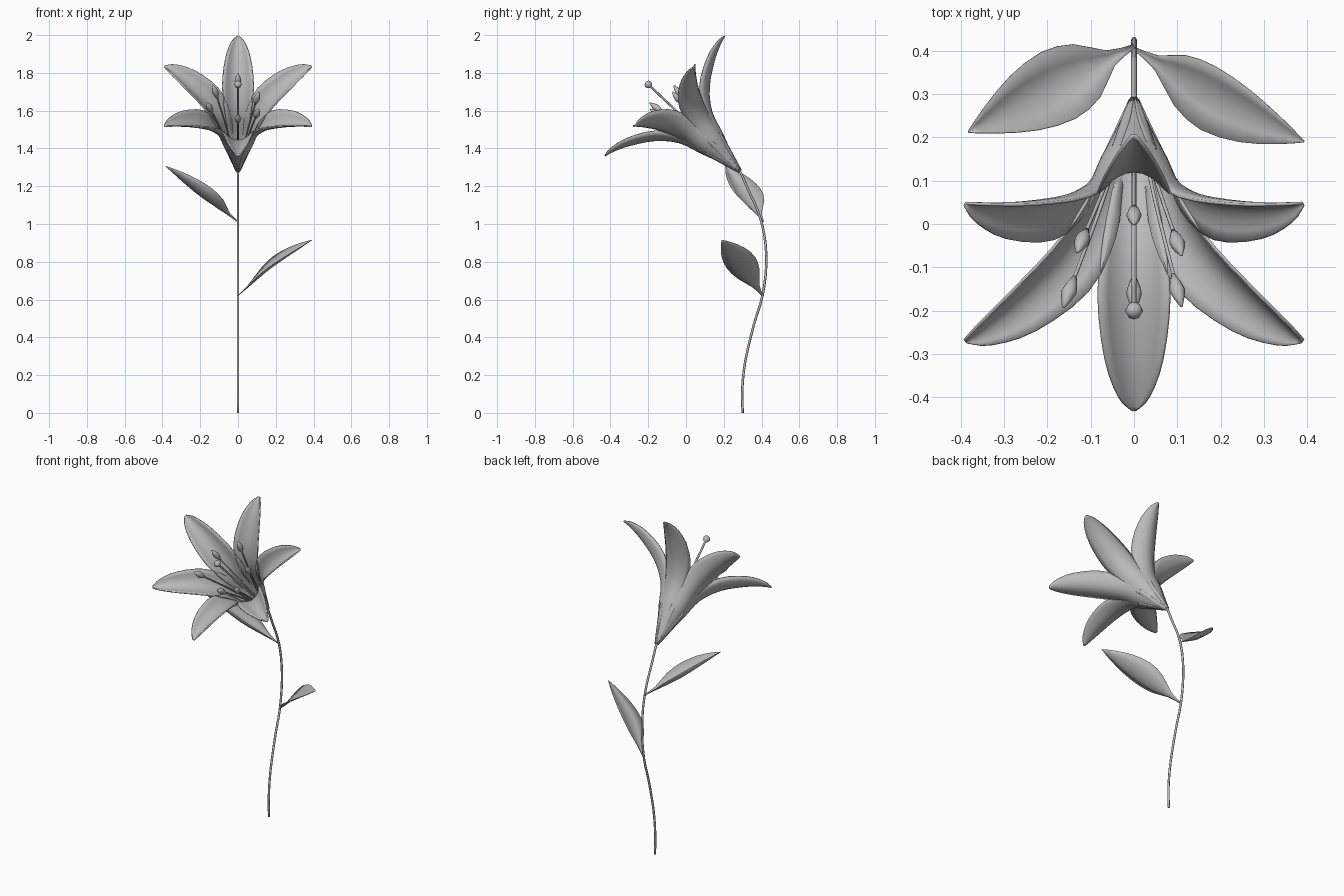
import bpy, bmesh, math
from mathutils import Vector, Matrix

cube = bpy.data.objects.get("Cube")
if cube:
    bpy.data.objects.remove(cube, do_unlink=True)

grey = bpy.data.materials.new("plain grey")
grey.use_nodes = True
COLOUR = (0.5, 0.5, 0.5, 1)
grey.diffuse_color = COLOUR
grey.node_tree.nodes["Principled BSDF"].inputs["Base Color"].default_value = COLOUR

# Flower frame: the bloom leans forward at 45 degrees
BASE = Vector((0, 0.285, 1.28))
RIGHT = Vector((1, 0, 0))
AXIS = Vector((0, -1, 1)).normalized()
UP = Vector((0, 1, 1)).normalized()


def flower_point(x, u, a):
    return BASE + RIGHT * x + UP * u + AXIS * a


def spline(points, steps):
    """Smooth curve through points of any dimension."""
    pts = [Vector(p) for p in points]
    pts = [2 * pts[0] - pts[1]] + pts + [2 * pts[-1] - pts[-2]]
    out = []
    for p0, p1, p2, p3 in zip(pts, pts[1:], pts[2:], pts[3:]):
        for i in range(steps):
            t = i / steps
            out.append(0.5 * (2 * p1 + (p2 - p0) * t + (2 * p0 - 5 * p1 + 4 * p2 - p3) * t * t
                              + (3 * p1 - p0 - 3 * p2 + p3) * t ** 3))
    return out + [pts[-2]]


def finish(name, bm):
    bmesh.ops.recalc_face_normals(bm, faces=bm.faces)
    mesh = bpy.data.meshes.new(name)
    bm.to_mesh(mesh)
    bm.free()
    mesh.materials.append(grey)
    for face in mesh.polygons:
        face.use_smooth = True
    ob = bpy.data.objects.new(name, mesh)
    bpy.context.collection.objects.link(ob)
    return ob


def skin(bm, rows, closed=False):
    """Join rows of points into a sheet or a capped tube."""
    grid = [[bm.verts.new(p) for p in row] for row in rows]
    n = len(grid[0])
    for a, b in zip(grid, grid[1:]):
        for i in range(n if closed else n - 1):
            j = (i + 1) % n
            bm.faces.new((a[i], a[j], b[j], b[i]))
    if closed:
        bm.faces.new(grid[0])
        bm.faces.new(grid[-1])


def tube(bm, path, radii, sides=8):
    rows = []
    for i, p in enumerate(path):
        d = path[min(i + 1, len(path) - 1)] - path[max(i - 1, 0)]
        side = d.cross(RIGHT).normalized()
        other = d.cross(side).normalized()
        rows.append([p + radii[i] * (side * math.cos(k * math.tau / sides)
                                     + other * math.sin(k * math.tau / sides))
                     for k in range(sides)])
    skin(bm, rows, True)


def thicken(ob, amount):
    mod = ob.modifiers.new("thickness", "SOLIDIFY")
    mod.thickness = amount
    mod.offset = 0


# Petals: axial, radial, half width, edge lift
PETAL = spline([(0, 0.006, 0.008, 0.001), (0.1, 0.036, 0.03, 0.008),
                (0.214, 0.078, 0.05, 0.018), (0.33, 0.118, 0.068, 0.034),
                (0.43, 0.2, 0.082, 0.05), (0.51, 0.318, 0.066, 0.04),
                (0.55, 0.405, 0.035, 0.02), (0.562, 0.449, 0.005, 0.002)], 3)
ACROSS = [k / 4 for k in range(-4, 5)]
for n in range(6):
    ang = n * math.pi / 3
    out = UP * math.cos(ang) + RIGHT * math.sin(ang)
    tangent = AXIS.cross(out)
    rows = []
    for i, (a, r, w, lift) in enumerate(PETAL):
        step = PETAL[min(i + 1, len(PETAL) - 1)] - PETAL[max(i - 1, 0)]
        inward = (AXIS * step[1] - out * step[0]).normalized()
        mid = BASE + AXIS * a + out * r
        rows.append([mid + tangent * w * s + inward * lift * s * s for s in ACROSS])
    bm = bmesh.new()
    skin(bm, rows)
    thicken(finish(f"petal_{n + 1}", bm), 0.007)

# Stamens: thin filaments with spindle-shaped anthers
ANTHERS = [(0, 0.15, 0.525), (0.1, 0.04, 0.505), (0.1, -0.095, 0.525),
           (0, -0.12, 0.51), (-0.15, -0.075, 0.55), (-0.12, 0.067, 0.525)]
for n, (x, u, a) in enumerate(ANTHERS):
    path = spline([flower_point(x * 0.1, u * 0.1, 0.06),
                   flower_point(x * 0.5, u * 0.5, a * 0.55), flower_point(x, u, a)], 4)
    bm = bmesh.new()
    tube(bm, path, [0.0045] * len(path), 6)
    d = (path[-1] - path[-2]).normalized()
    spindle = [(-0.045, 0.005), (-0.02, 0.014), (0, 0.018), (0.02, 0.013), (0.045, 0.003)]
    tube(bm, [path[-1] + d * t for t, r in spindle], [r for t, r in spindle])
    finish(f"stamen_{n + 1}", bm)

# Pistil with a rounded stigma
bm = bmesh.new()
pistil = [(0.04, 0.006), (0.4, 0.006), (0.645, 0.006), (0.655, 0.016),
          (0.668, 0.021), (0.68, 0.016), (0.685, 0.004)]
tube(bm, [flower_point(0, -0.018 * a / 0.668, a) for a, r in pistil], [r for a, r in pistil])
finish("pistil", bm)

# Stem
STEM = [(0.3, 0), (0.298, 0.13), (0.315, 0.28), (0.36, 0.47), (0.405, 0.62),
        (0.425, 0.785), (0.415, 0.94), (0.38, 1.07), (0.33, 1.18), (0.282, 1.29)]
path = spline([(0, y, z) for y, z in STEM], 3)
bm = bmesh.new()
tube(bm, path, [0.0065] * len(path))
finish("stem", bm)


# Leaves: fraction along, half width, sag
LEAF = spline([(0, 0.004, 0), (0.15, 0.02, 0.004), (0.32, 0.068, 0.01), (0.5, 0.086, 0.014),
               (0.7, 0.07, 0.01), (0.88, 0.034, 0.004), (1, 0.002, 0)], 2)


def leaf(name, base, tip, roll, width, fold, bow):
    base, tip = Vector(base), Vector(tip)
    d = (tip - base).normalized()
    side = d.cross(Vector((0, 0, 1))).normalized()
    side = Matrix.Rotation(roll, 3, d) @ side
    normal = side.cross(d)
    rows = [[base.lerp(tip, t) + normal * sag * bow
             + side * w * width * s + normal * fold * w * s * s
             for s in (-1, -0.5, 0, 0.5, 1)] for t, w, sag in LEAF]
    bm = bmesh.new()
    skin(bm, rows)
    thicken(finish(name, bm), 0.002)


leaf("upper_leaf", (0, 0.41, 1.01), (-0.382, 0.212, 1.305), 0, 1, 0.55, -1)
leaf("lower_leaf", (0, 0.405, 0.62), (0.392, 0.19, 0.915), math.radians(28), 0.95, 0.3, 1)
